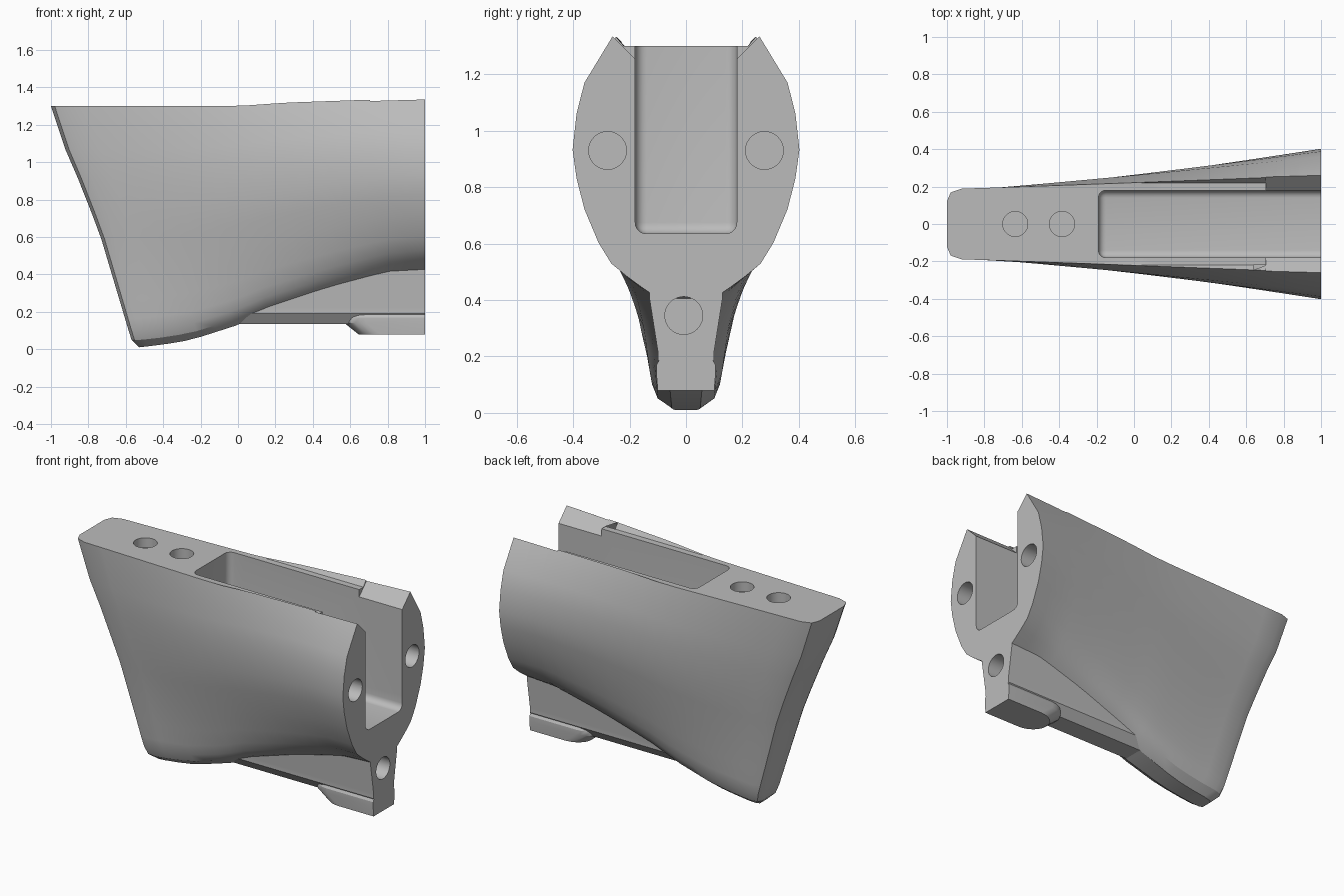
import bpy, bmesh, math
from mathutils import Matrix, Vector

if "Cube" in bpy.data.objects:
    bpy.data.objects.remove(bpy.data.objects["Cube"])

grey = bpy.data.materials.new("light_grey")
grey.use_nodes = True
grey.diffuse_color = (0.5, 0.5, 0.5, 1)
grey.node_tree.nodes["Principled BSDF"].inputs["Base Color"].default_value = (0.5, 0.5, 0.5, 1)


def interp(table, t):
    """Piecewise linear lookup in a list of (key, value)."""
    if t <= table[0][0]:
        return table[0][1]
    for (a, va), (b, vb) in zip(table, table[1:]):
        if t <= b:
            return va + (vb - va) * (t - a) / (b - a)
    return table[-1][1]


def finish(name, bm):
    bmesh.ops.recalc_face_normals(bm, faces=bm.faces)
    mesh = bpy.data.meshes.new(name)
    bm.to_mesh(mesh)
    bm.free()
    mesh.materials.append(grey)
    obj = bpy.data.objects.new(name, mesh)
    bpy.context.collection.objects.link(obj)
    return obj


def loft(name, rings):
    """Skin equal closed rings and cap both ends."""
    bm = bmesh.new()
    rows = [[bm.verts.new(p) for p in ring] for ring in rings]
    n = len(rows[0])
    for a, b in zip(rows, rows[1:]):
        for i in range(n):
            j = (i + 1) % n
            bm.faces.new((a[i], a[j], b[j], b[i]))
    for row in (rows[0], rows[-1]):
        half = n // 2
        # strips across the width, then one face for the top
        for i in range(half - 3):
            bm.faces.new((row[i], row[i + 1], row[n - 2 - i], row[n - 1 - i]))
        bm.faces.new(row[half - 3:half + 3])
    return finish(name, bm)


def prism(name, profile, x0, x1):
    """Extrude a (y, z) profile along x."""
    bm = bmesh.new()
    face = bm.faces.new([bm.verts.new((x0, y, z)) for y, z in profile])
    out = bmesh.ops.extrude_face_region(bm, geom=[face])
    verts = [v for v in out["geom"] if isinstance(v, bmesh.types.BMVert)]
    bmesh.ops.translate(bm, verts=verts, vec=(x1 - x0, 0, 0))
    return finish(name, bm)


def drill(name, centre, axis, depth):
    """Cylinder cutter centred on a surface point."""
    bm = bmesh.new()
    rot = Vector(axis).to_track_quat('Z', 'Y').to_matrix().to_4x4()
    bmesh.ops.create_cone(bm, cap_ends=True, segments=40, radius1=0.067, radius2=0.067,
                          depth=depth * 2, matrix=Matrix.Translation(centre) @ rot)
    return finish(name, bm)


def cut(obj, cutters):
    bpy.context.view_layer.objects.active = obj
    for c in cutters:
        c.hide_render = True
        mod = obj.modifiers.new("cut", 'BOOLEAN')
        mod.operation = 'DIFFERENCE'
        mod.solver = 'EXACT'
        mod.object = c
        bpy.ops.object.modifier_apply(modifier=mod.name)
        bpy.data.objects.remove(c)


# Body: side outline and half widths (height fraction, rear, front)
rear_edge = [(0.01, -0.53), (0.05, -0.57), (0.62, -0.74), (0.9, -0.85), (1.2, -0.98), (1.3, -1)]
bottom = [(-0.53, 0.01), (-0.4, 0.025), (-0.25, 0.05), (0, 0.13), (0.12, 0.19),
          (0.48, 0.31), (0.8, 0.4), (1, 0.42)]
top = [(0, 1.3), (0.25, 1.318), (0.7, 1.334), (1, 1.335)]
widths = [(0, 0.05, 0.12), (0.03, 0.10, 0.16), (0.07, 0.12, 0.21), (0.12, 0.125, 0.265),
          (0.2, 0.13, 0.31), (0.33, 0.14, 0.36), (0.45, 0.15, 0.388), (0.56, 0.16, 0.402),
          (0.7, 0.17, 0.388), (0.82, 0.18, 0.36), (1, 0.187, 0.26)]
rounding = [(0, 0.65), (0.01, 0.9), (0.04, 1)]

rings = []
for s in [0, 0.01, 0.04] + [0.04 + 0.06 * i for i in range(1, 17)]:
    side = []
    for u, rear, front in widths:
        back = interp(rear_edge, 0.01 + 1.29 * u)
        x = back + (1 - back) * s
        low, high = interp(bottom, x), interp(top, x)
        blend = s ** (1.1 + max(0, 0.6 - u))
        w = (rear + (front - rear) * blend) * interp(rounding, s)
        side.append((x, w, low + (high - low) * u))
    x, w, _ = side[-1]
    side.append((x, min(0.22, w * 0.98), 1.3))
    rings.append(side + [(x, -y, z) for x, y, z in reversed(side)])
body = loft("body", rings)

# Open slot with rounded corners
bm = bmesh.new()
bmesh.ops.create_cube(bm, size=1, matrix=Matrix.Translation((0.505, 0, 1.135))
                      @ Matrix.Diagonal((1.39, 0.36, 1, 1)))
bmesh.ops.bevel(bm, geom=bm.edges[:], offset=0.04, segments=5, profile=0.5, affect='EDGES')
slot = finish("slot_cutter", bm)

# Sloping rim at the open end
v_notch = prism("rim_cutter", [(-0.14, 1.215), (0.14, 1.215), (0.32, 1.395), (-0.32, 1.395)], 0.705, 1.1)

cutters = [slot, v_notch]
cutters += [drill("top_hole_cutter", (x, 0, 1.3), (0, 0, 1), 0.06) for x in (-0.635, -0.385)]
cutters += [drill("end_hole_cutter", (1, y, 0.93), (1, 0, 0), 0.15) for y in (-0.278, 0.278)]
cut(body, cutters)

# Narrow rail under the body
half = [(0.06, 0.135), (0.1, 0.19), (0.1, 0.22), (0.13, 0.41), (0.13, 0.5)]
rail = prism("lower_rail", half + [(-y, z) for y, z in reversed(half)], 0.0, 1.0)
cut(rail, [drill("rail_hole_cutter", (1, -0.008, 0.345), (1, 0, 0), 0.15)])

# Foot with a rounded, sloping rear end
levels = []
for z, end, w in [(0.08, 0.64, 0.1), (0.14, 0.565, 0.105), (0.17, 0.56, 0.105), (0.195, 0.56, 0.09)]:
    arc = [(end + 0.12 * (1 - math.cos(a)), w * math.sin(a), z)
           for a in [math.pi / 2 * i / 6 for i in range(7)]]
    curve = [(1, w, z)] + arc[:0:-1]
    levels.append(curve + [(x, -y, z) for x, y, z in reversed(curve)])
foot = loft("foot", levels)

# Smooth shading with sharp edges kept
for obj in (body, rail, foot):
    bpy.ops.object.select_all(action='DESELECT')
    obj.select_set(True)
    bpy.context.view_layer.objects.active = obj
    bpy.ops.object.shade_smooth_by_angle(angle=math.radians(28))
